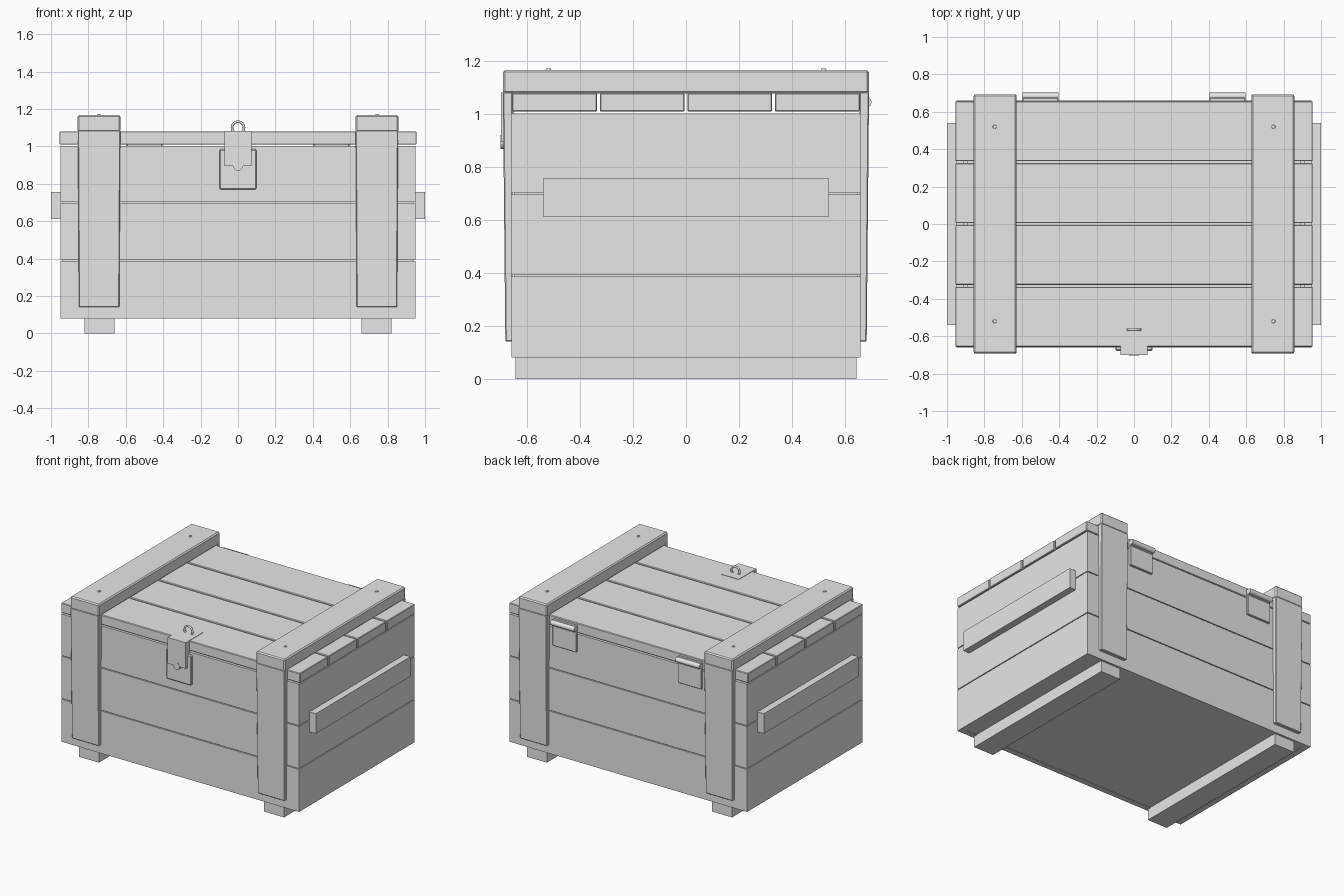
import bpy, bmesh, math

if "Cube" in bpy.data.objects:
    bpy.data.objects.remove(bpy.data.objects["Cube"])

mat = bpy.data.materials.new("pale grey")
mat.diffuse_color = (0.8, 0.8, 0.8, 1)
mat.use_nodes = True
mat.node_tree.nodes["Principled BSDF"].inputs["Base Color"].default_value = mat.diffuse_color


def finish(name, bm):
    me = bpy.data.meshes.new(name)
    bm.normal_update()
    bm.to_mesh(me)
    bm.free()
    me.materials.append(mat)
    ob = bpy.data.objects.new(name, me)
    bpy.context.collection.objects.link(ob)
    return ob


def box(name, x, y, z, bevel=0.0, taper=None):
    """Box from (min, max) ranges; taper(v) may move each corner."""
    bm = bmesh.new()
    bmesh.ops.create_cube(bm, size=1)
    for v in bm.verts:
        v.co = [r[0] + (c + 0.5) * (r[1] - r[0]) for c, r in zip(v.co, (x, y, z))]
        if taper:
            taper(v)
    if bevel:
        bmesh.ops.bevel(bm, geom=bm.edges[:], offset=bevel, segments=1, affect='EDGES')
    return finish(name, bm)


def span(a, b, s):
    return (a, b) if s > 0 else (-b, -a)


def rod(name, path, radius, sides=8):
    cu = bpy.data.curves.new(name, 'CURVE')
    cu.dimensions = '3D'
    cu.bevel_depth = radius
    cu.bevel_resolution = sides // 4
    cu.use_fill_caps = True
    sp = cu.splines.new('POLY')
    sp.points.add(len(path) - 1)
    for p, co in zip(sp.points, path):
        p.co = (*co, 1)
    cu.materials.append(mat)
    ob = bpy.data.objects.new(name, cu)
    bpy.context.collection.objects.link(ob)
    return ob


# Chest walls: three boards high, backed by a thin liner
for z0, z1 in ((0.08, 0.387), (0.393, 0.697), (0.703, 1.003)):
    for s in (-1, 1):
        box("long_wall_board", (-0.95, 0.95), span(0.62, 0.66, s), (z0, z1))
        box("end_wall_board", span(0.91, 0.95, s), (-0.62, 0.62), (z0, z1))
for s in (-1, 1):
    box("long_wall_liner", (-0.94, 0.94), span(0.60, 0.65, s), (0.09, 0.99))
    box("end_wall_liner", span(0.89, 0.94, s), (-0.65, 0.65), (0.09, 0.99))
box("floor", (-0.92, 0.92), (-0.63, 0.63), (0.083, 0.12))

# Lid boards
for i in range(4):
    y = -0.657 + i * 0.331
    box("lid_board", (-0.955, 0.955), (y, y + 0.321), (1.01, 1.08), 0.004)

for s in (-1, 1):
    # Feet and end handles
    box("foot_runner", span(0.66, 0.82, s), (-0.645, 0.645), (0, 0.083))
    box("end_handle", span(0.95, 1.0, s), (-0.54, 0.54), (0.613, 0.757))
    # Cross bar over the lid
    box("lid_cross_bar", span(0.628, 0.857, s), (-0.692, 0.692), (1.078, 1.167), 0.008)

    # Upright straps, slightly narrower toward the bottom
    for t in (-1, 1):
        def narrow(v, s=s, t=t):
            if v.co.z < 0.5:
                v.co.x = s * 0.742 + (v.co.x - s * 0.742) * 0.95
                if abs(v.co.y) > 0.67:
                    v.co.y = t * 0.683
        box("upright_strap", span(0.629, 0.856, s), span(0.655, 0.692, t),
            (0.14, 1.085), 0.004, narrow)
        # Nail heads
        bm = bmesh.new()
        bmesh.ops.create_cone(bm, cap_ends=True, segments=10, radius1=0.012,
                              radius2=0.009, depth=0.008)
        bmesh.ops.translate(bm, verts=bm.verts, vec=(s * 0.745, t * 0.52, 1.168))
        finish("nail_head", bm)

    # Hinges on the back
    x = span(0.405, 0.595, s)
    box("hinge_lower_leaf", x, (0.655, 0.675), (0.875, 1.02), 0.003)
    box("hinge_upper_leaf", x, (0.655, 0.675), (1.02, 1.065), 0.003)
    pin = rod("hinge_pin", [(x[0], 0.683, 1.045), (x[1], 0.683, 1.045)], 0.019)

# Latch plate, hasp and hasp tab
box("latch_plate", (-0.1, 0.1), (-0.678, -0.655), (0.77, 0.985), 0.006)
box("hasp", (-0.072, 0.072), (-0.70, -0.65), (0.895, 1.083))
box("hasp_top_leaf", (-0.072, 0.072), (-0.66, -0.5), (1.075, 1.083))
bm = bmesh.new()
bmesh.ops.create_cone(bm, cap_ends=True, segments=16, radius1=0.026, radius2=0.026, depth=0.03)
for v in bm.verts:
    v.co = (v.co.x, -0.687 + v.co.z, 0.895 + v.co.y)
finish("hasp_tab", bm)

# Lifting ring on the lid
arc = [(0.032 * math.cos(a), -0.565, 1.10 + 0.032 * math.sin(a))
       for a in (math.pi * i / 12 for i in range(-3, 16))]
rod("lid_ring", arc, 0.007)
